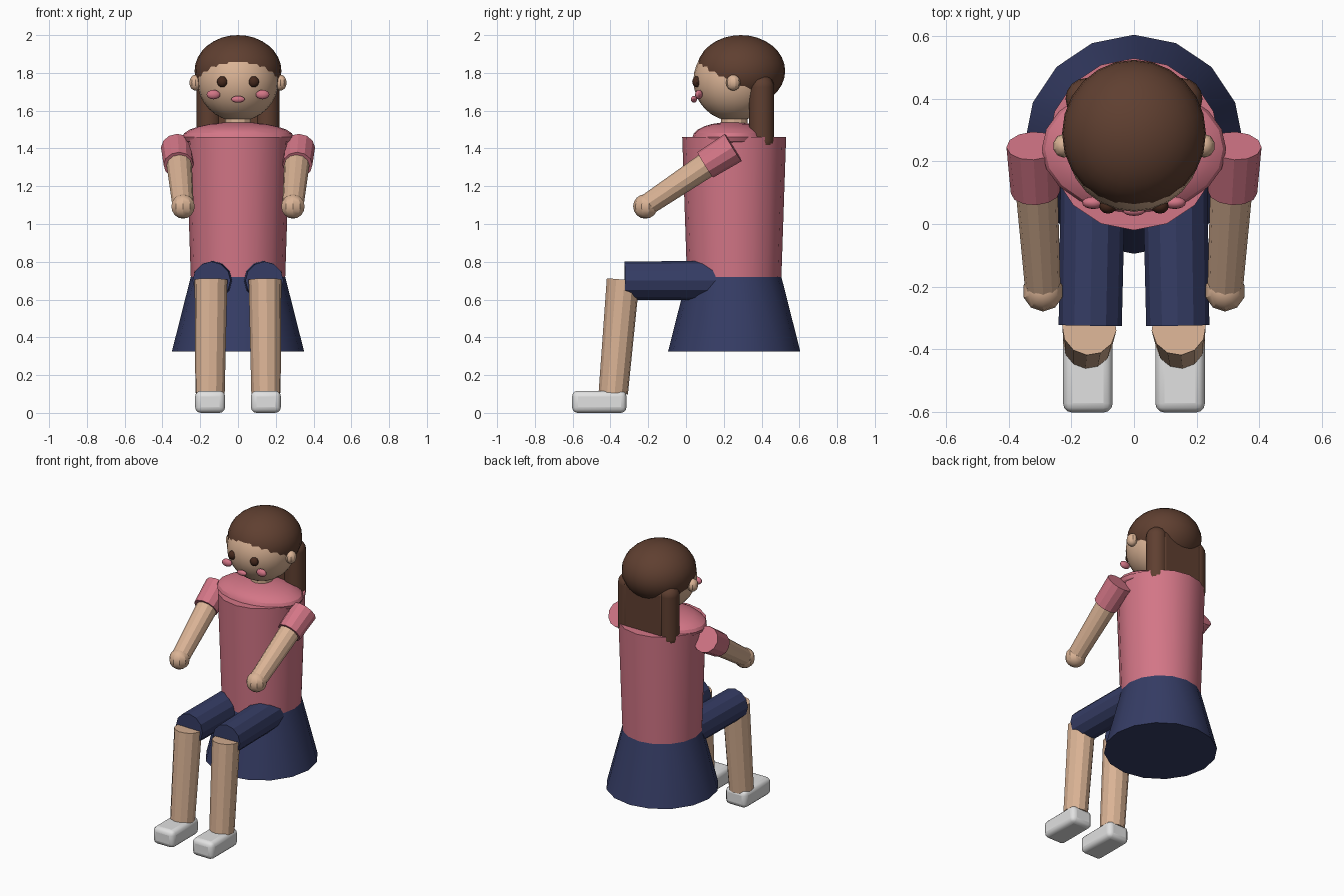
import bpy
import math
from mathutils import Vector

if "Cube" in bpy.data.objects:
    bpy.data.objects.remove(bpy.data.objects["Cube"], do_unlink=True)


def material(name, rgb):
    m = bpy.data.materials.new(name)
    m.use_nodes = True
    m.diffuse_color = (*rgb, 1)
    node = next(n for n in m.node_tree.nodes if n.type == "BSDF_PRINCIPLED")
    node.inputs["Base Color"].default_value = (*rgb, 1)
    return m


SKIN = material("skin", (0.70, 0.45, 0.30))
PINK = material("shirt pink", (0.65, 0.18, 0.24))
NAVY = material("navy cloth", (0.036, 0.046, 0.13))
HAIR = material("brown hair", (0.115, 0.05, 0.03))
EYE = material("dark brown", (0.06, 0.022, 0.012))
WHITE = material("shoe white", (0.75, 0.75, 0.75))


def finish(name, mat, angle=28):
    ob = bpy.context.object
    ob.name = name
    ob.data.materials.append(mat)
    bpy.ops.object.shade_smooth_by_angle(angle=math.radians(angle))
    return ob


def ball(name, mat, loc, radii, segments=24, rings=16):
    bpy.ops.mesh.primitive_uv_sphere_add(segments=segments, ring_count=rings, radius=1, location=loc)
    bpy.context.object.scale = radii
    bpy.ops.object.transform_apply(location=False, rotation=False, scale=True)
    return finish(name, mat)


def tube(name, mat, start, end, r1, r2, sides=12):
    a, b = Vector(start), Vector(end)
    axis = b - a
    bpy.ops.mesh.primitive_cone_add(vertices=sides, radius1=r1, radius2=r2,
                                    depth=axis.length, location=(a + b) / 2)
    ob = bpy.context.object
    ob.rotation_mode = "QUATERNION"
    ob.rotation_quaternion = axis.to_track_quat("Z", "Y")
    return finish(name, mat)


def box(name, mat, low, high, bevel):
    a, b = Vector(low), Vector(high)
    bpy.ops.mesh.primitive_cube_add(size=1, location=(a + b) / 2)
    ob = bpy.context.object
    ob.scale = b - a
    bpy.ops.object.transform_apply(location=False, rotation=False, scale=True)
    mod = ob.modifiers.new("rounded edges", "BEVEL")
    mod.width, mod.segments = bevel, 3
    return finish(name, mat, 30)


# Body and skirt
tube("skirt", NAVY, (0, 0.255, 0.325), (0, 0.255, 0.72), 0.35, 0.25, 16)
tube("torso", PINK, (0, 0.255, 0.72), (0, 0.255, 1.46), 0.25, 0.275, 16)
ball("shoulders", PINK, (0, 0.24, 1.46), (0.295, 0.205, 0.08), 20, 12)
tube("neck", SKIN, (0, 0.255, 1.48), (0, 0.255, 1.62), 0.07, 0.07)

# Head and hair
ball("head", SKIN, (0, 0.255, 1.76), (0.216, 0.216, 0.216))
ball("hair_cap", HAIR, (0, 0.29, 1.81), (0.23, 0.235, 0.19))
box("back_hair", HAIR, (-0.15, 0.355, 1.42), (0.15, 0.467, 1.75), 0.02)
ball("mouth", PINK, (0, 0.042, 1.66), (0.036, 0.016, 0.018), 16, 8)

# Paired parts
for side, s in (("left", 1), ("right", -1)):
    ball(side + "_eye", EYE, (s * 0.083, 0.057, 1.753), (0.028, 0.024, 0.029), 12, 8)
    ball(side + "_cheek", PINK, (s * 0.13, 0.068, 1.685), (0.036, 0.02, 0.025), 16, 8)
    ball(side + "_ear", SKIN, (s * 0.225, 0.25, 1.748), (0.034, 0.038, 0.042), 10, 8)

    # Hair strand with rounded ends
    x = s * 0.152
    tube(side + "_strand", HAIR, (x, 0.4, 1.44), (x, 0.4, 1.725), 0.067, 0.067, 16)
    for end, z in (("top", 1.725), ("tip", 1.44)):
        ball(side + "_strand_" + end, HAIR, (x, 0.4, z), (0.067, 0.067, 0.067), 16, 10)

    # Arm
    shoulder = (s * 0.323, 0.25, 1.405)
    tube(side + "_sleeve", PINK, shoulder, (s * 0.315, 0.102, 1.313), 0.085, 0.079)
    tube(side + "_arm", SKIN, (s * 0.318, 0.22, 1.387), (s * 0.292, -0.2, 1.105), 0.071, 0.057)
    ball(side + "_hand", SKIN, (s * 0.291, -0.215, 1.093), (0.065, 0.065, 0.065), 10, 8)

    # Leg
    tube(side + "_thigh", NAVY, (s * 0.13, 0.22, 0.702), (s * 0.14, -0.325, 0.7), 0.104, 0.101)
    tube(side + "_shin", SKIN, (s * 0.148, -0.385, 0.105), (s * 0.143, -0.333, 0.705), 0.078, 0.087)
    xs = sorted((s * 0.068, s * 0.227))
    box(side + "_shoe", WHITE, (xs[0], -0.603, 0), (xs[1], -0.315, 0.117), 0.03)
